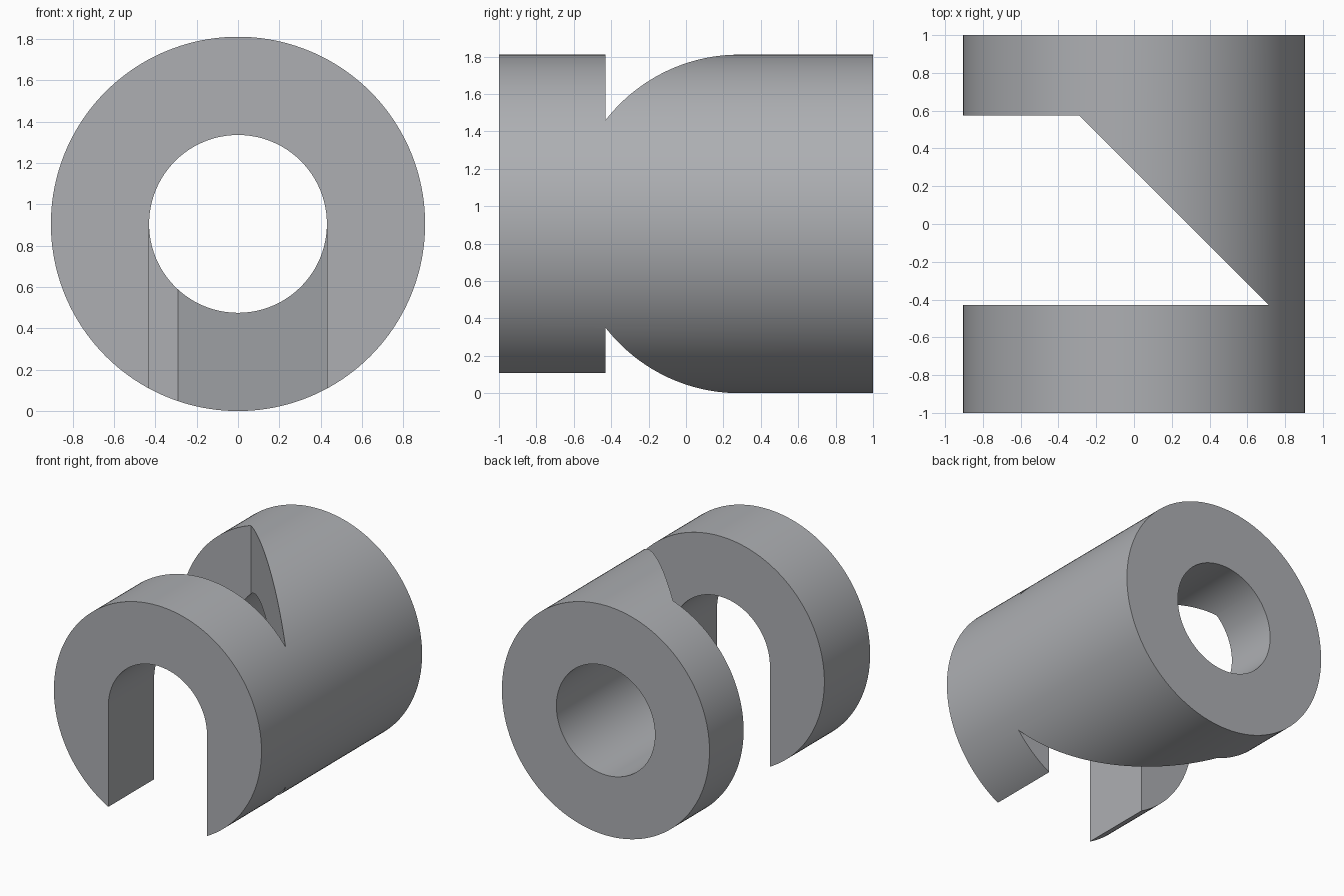
import bpy, bmesh
from math import cos, sin, pi, radians
from mathutils import Vector

RADIUS, BORE, HALF_LENGTH = 0.905, 0.43, 1.0

cube = bpy.data.objects.get("Cube")
if cube:
    bpy.data.objects.remove(cube, do_unlink=True)

grey = bpy.data.materials.new("steel grey")
grey.use_nodes = True
colour = (0.42, 0.43, 0.45, 1)
grey.diffuse_color = colour
grey.node_tree.nodes["Principled BSDF"].inputs["Base Color"].default_value = colour


def arc(radius, start, end, steps):
    """Points (x, z) on an arc about the barrel axis."""
    angles = [start + (end - start) * i / steps for i in range(steps + 1)]
    return [(radius * cos(a), RADIUS + radius * sin(a)) for a in angles]


def prism(name, points, offset):
    """Solid made by extruding a closed loop of points along an offset."""
    bm = bmesh.new()
    face = bm.faces.new([bm.verts.new(p) for p in points])
    extruded = bmesh.ops.extrude_face_region(bm, geom=[face])["geom"]
    moved = [v for v in extruded if isinstance(v, bmesh.types.BMVert)]
    bmesh.ops.translate(bm, verts=moved, vec=Vector(offset))
    bmesh.ops.recalc_face_normals(bm, faces=bm.faces)
    mesh = bpy.data.meshes.new(name)
    bm.to_mesh(mesh)
    bm.free()
    mesh.materials.append(grey)
    obj = bpy.data.objects.new(name, mesh)
    bpy.context.collection.objects.link(obj)
    return obj


def along_y(name, profile, y0, y1):
    return prism(name, [(x, y0, z) for x, z in profile], (0, y1 - y0, 0))


# Barrel
barrel = along_y("barrel", arc(RADIUS, 0, 2 * pi, 160)[:-1], -HALF_LENGTH, HALF_LENGTH)

# Side notch with a diagonal wall, cut through the full height
notch_plan = [(-1.1, -0.43), (0.715, -0.43), (-0.29, 0.575), (-1.1, 0.575)]
notch = prism("notch_cutter", [(x, y, -0.2) for x, y in notch_plan], (0, 0, 2.4))

# Front arch, open at the bottom
arch = arc(BORE, 0, pi, 48) + [(-BORE, -0.2), (BORE, -0.2)]
front_arch = along_y("arch_cutter", arch, -1.2, -0.3)

# Round bore through the rear
rear_bore = along_y("bore_cutter", arc(BORE, 0, 2 * pi, 96)[:-1], -0.3, 1.2)

bpy.ops.object.select_all(action="DESELECT")
bpy.context.view_layer.objects.active = barrel
barrel.select_set(True)
for cutter in (notch, front_arch, rear_bore):
    cutter.hide_render = True
    cut = barrel.modifiers.new(cutter.name, "BOOLEAN")
    cut.operation, cut.solver, cut.object = "DIFFERENCE", "EXACT", cutter
    bpy.ops.object.modifier_apply(modifier=cut.name)
    bpy.data.objects.remove(cutter, do_unlink=True)

bpy.ops.object.shade_smooth_by_angle(angle=radians(25))
